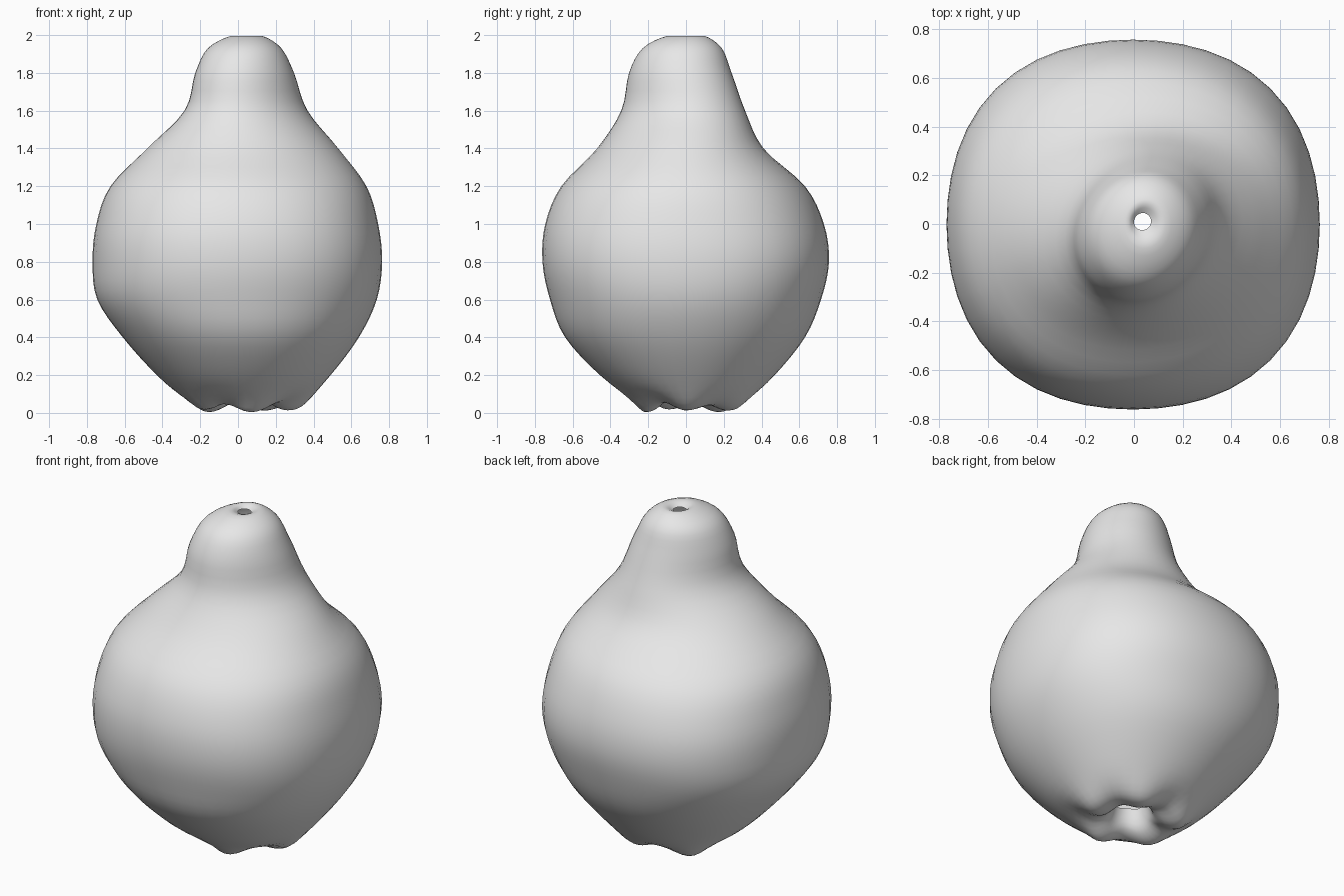
import bpy
import bmesh
import math
from mathutils import Vector

default_cube = bpy.data.objects.get("Cube")
if default_cube:
    bpy.data.objects.remove(default_cube, do_unlink=True)

SEGMENTS = 48
STEPS = 4

# Cross-sections from the blossom pit up to the stem hole:
# height, left edge, right edge, front edge, back edge
SECTIONS = [
    (.17, -.06, .12, -.08, .1),
    (.07, -.1, .16, -.12, .14),
    (.03, -.19, .25, -.19, .23),
    (.06, -.27, .35, -.26, .32),
    (.2, -.43, .49, -.455, .47),
    (.4, -.61, .64, -.64, .63),
    (.6, -.745, .735, -.72, .715),
    (.8, -.77, .763, -.76, .757),
    (1, -.75, .742, -.745, .73),
    (1.2, -.675, .68, -.66, .63),
    (1.4, -.48, .53, -.47, .41),
    (1.6, -.28, .365, -.34, .31),
    (1.8, -.225, .295, -.3, .24),
    (1.93, -.16, .23, -.23, .19),
    (1.995, -.04, .13, -.1, .1),
    (1.975, 0, .07, -.025, .045),
]


def spline(p0, p1, p2, p3, t):
    """Smooth curve through p1 and p2."""
    return p1 + t * ((p2 - p0) + t * ((2 * p0 - 5 * p1 + 4 * p2 - p3)
                     + t * (3 * p1 - p0 - 3 * p2 + p3))) / 2


def smooth_sections(rows):
    rows = [Vector(row) for row in rows]
    padded = [rows[0]] + rows + [rows[-1]]
    result = []
    for i in range(len(rows) - 1):
        for step in range(STEPS):
            result.append(spline(*padded[i:i + 4], step / STEPS))
    return result + [rows[-1]]


def bump(value, centre, width):
    return math.exp(-((value - centre) / width) ** 2)


def ring_points(section):
    height, left, right, front, back = section
    centre_x, centre_y = (left + right) / 2, (front + back) / 2
    radius_x, radius_y = (right - left) / 2, (back - front) / 2
    size = (radius_x + radius_y) / 2
    # the belly is slightly square, the neck leans to a diagonal oval
    square = .02 * bump(height, .8, .5)
    oval = .07 * bump(height, 1.65, .3)
    # puckered folds surround the blossom pit
    folds = bump(height, 0, .2) * bump(size, .2, .13)
    for i in range(SEGMENTS):
        angle = math.tau * i / SEGMENTS
        swell = 1 + square * (1 - math.cos(4 * angle)) + oval * math.sin(2 * angle)
        wave = math.cos(5 * angle + .6) + .4 * math.sin(3 * angle)
        swell += .07 * folds * wave
        yield (centre_x + radius_x * swell * math.cos(angle),
               centre_y + radius_y * swell * math.sin(angle),
               max(0, height - .02 * folds * wave))


# Fruit skin, open at the stem hole and at the blossom pit
bm = bmesh.new()
rings = [[bm.verts.new(point) for point in ring_points(section)]
         for section in smooth_sections(SECTIONS)]
for lower, upper in zip(rings, rings[1:]):
    for i in range(SEGMENTS):
        j = (i + 1) % SEGMENTS
        bm.faces.new((lower[i], lower[j], upper[j], upper[i]))
mesh = bpy.data.meshes.new("fruit_skin")
bm.to_mesh(mesh)
bm.free()
fruit = bpy.data.objects.new("fruit_skin", mesh)
bpy.context.collection.objects.link(fruit)

# Plain light grey skin
grey = bpy.data.materials.new("light_grey")
grey.use_nodes = True
colour = (.8, .8, .8, 1)
grey.diffuse_color = colour
grey.node_tree.nodes["Principled BSDF"].inputs["Base Color"].default_value = colour
mesh.materials.append(grey)
for polygon in mesh.polygons:
    polygon.use_smooth = True
